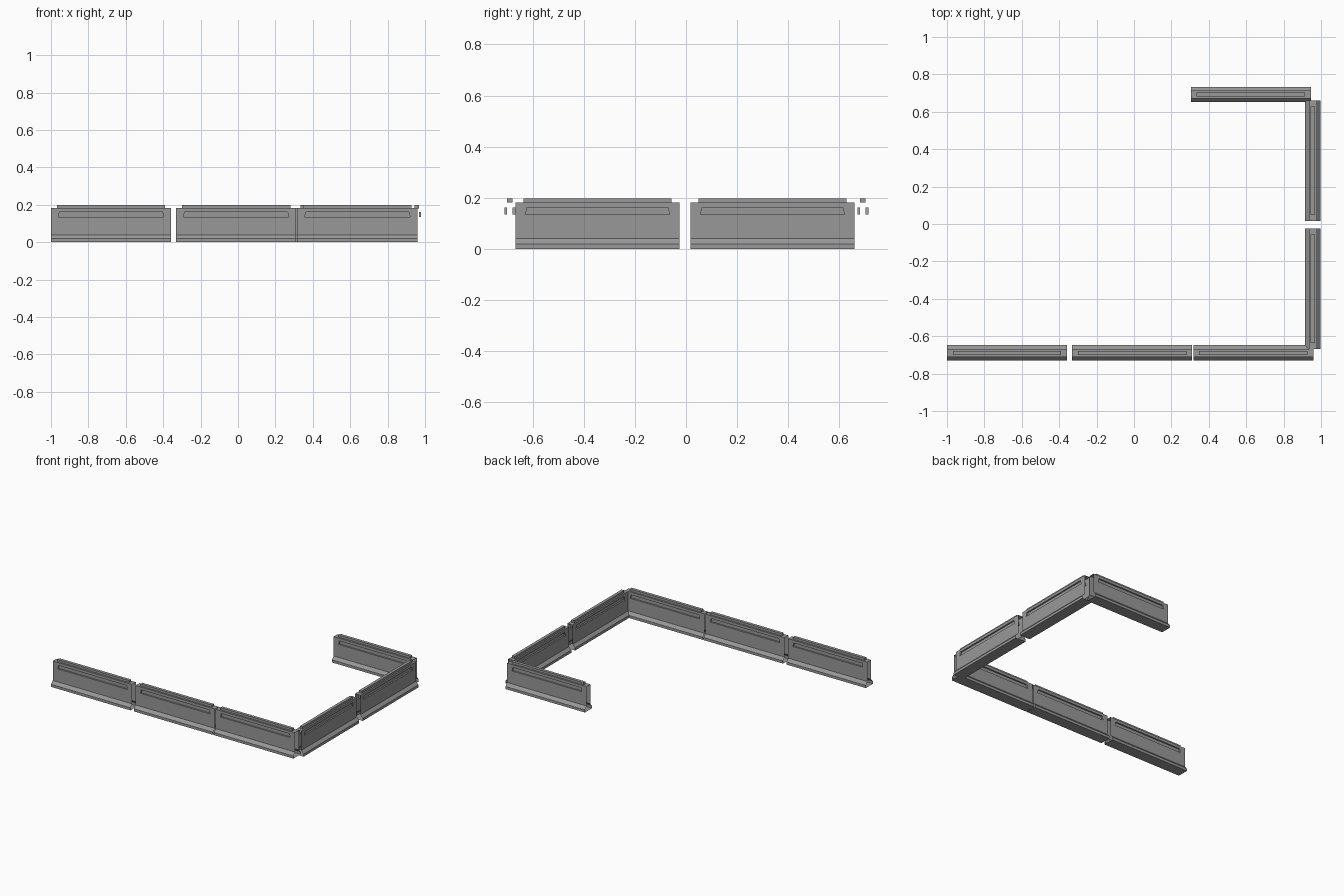
import bpy, bmesh, math

if "Cube" in bpy.data.objects:
    bpy.data.objects.remove(bpy.data.objects["Cube"])

L = 0.642   # barrier length
W = 0.0215  # half thickness of the upright wall
Z0, Z1 = 0.04, 0.182  # bottom and top of the upright wall


def skin(bm, ring_a, ring_b, closed=True):
    """Bridge two matching outlines with quads."""
    a = [bm.verts.new(p) for p in ring_a]
    b = [bm.verts.new(p) for p in ring_b]
    n = len(a)
    for i in range(n if closed else n - 1):
        j = (i + 1) % n
        bm.faces.new((a[i], a[j], b[j], b[i]))
    return a, b


def barrier_mesh():
    bm = bmesh.new()
    h = L / 2
    # Flared foot and top face of the shell, open at both ends
    foot = [(W, Z0), (0.041, 0.019), (0.041, 0), (-0.041, 0), (-0.041, 0.019), (-W, Z0)]
    for prof in (foot, [(-W, Z1), (W, Z1)]):
        skin(bm, [(-h, y, z) for y, z in prof], [(h, y, z) for y, z in prof], False)
    # Upright walls, each with a recessed trapezoid slot
    lo, hi = h - 0.039, h - 0.046
    wall = [(-h, Z0), (h, Z0), (h, Z1), (-h, Z1)]
    slot = [(-lo, 0.135), (lo, 0.135), (hi, 0.162), (-hi, 0.162)]
    for s in (-1, 1):
        outer, rim, floor = ([(x, s * y, z) for x, z in pts]
                             for pts, y in ((wall, W), (slot, W), (slot, 0.011)))
        skin(bm, outer, rim)
        bm.faces.new(skin(bm, rim, floor)[1])
    bmesh.ops.remove_doubles(bm, verts=bm.verts, dist=1e-5)
    # Top rail
    t = h - 0.031
    rail = [(-0.011, 0.181), (0.011, 0.181), (0.011, 0.198), (-0.011, 0.198)]
    a, b = skin(bm, [(-t, y, z) for y, z in rail], [(t, y, z) for y, z in rail])
    bm.faces.new(a[::-1])
    bm.faces.new(b)
    bmesh.ops.recalc_face_normals(bm, faces=bm.faces)
    me = bpy.data.meshes.new("barrier")
    bm.to_mesh(me)
    bm.free()
    return me


mesh = barrier_mesh()
concrete = bpy.data.materials.new("dark_concrete")
concrete.diffuse_color = (0.316, 0.316, 0.316, 1)
concrete.use_nodes = True
concrete.node_tree.nodes["Principled BSDF"].inputs["Base Color"].default_value = concrete.diffuse_color
mesh.materials.append(concrete)

# Name, centre x, centre y, turned sideways
layout = [
    ("front_barrier_left", -0.679, -0.689, False),
    ("front_barrier_middle", -0.010, -0.689, False),
    ("front_barrier_right", 0.638, -0.689, False),
    ("side_barrier_front", 0.956, -0.346, True),
    ("side_barrier_back", 0.956, 0.338, True),
    ("back_barrier", 0.625, 0.692, False),
]
for name, x, y, turned in layout:
    ob = bpy.data.objects.new(name, mesh)
    ob.location = (x, y, 0)
    ob.rotation_euler.z = math.pi / 2 if turned else 0
    bpy.context.collection.objects.link(ob)
